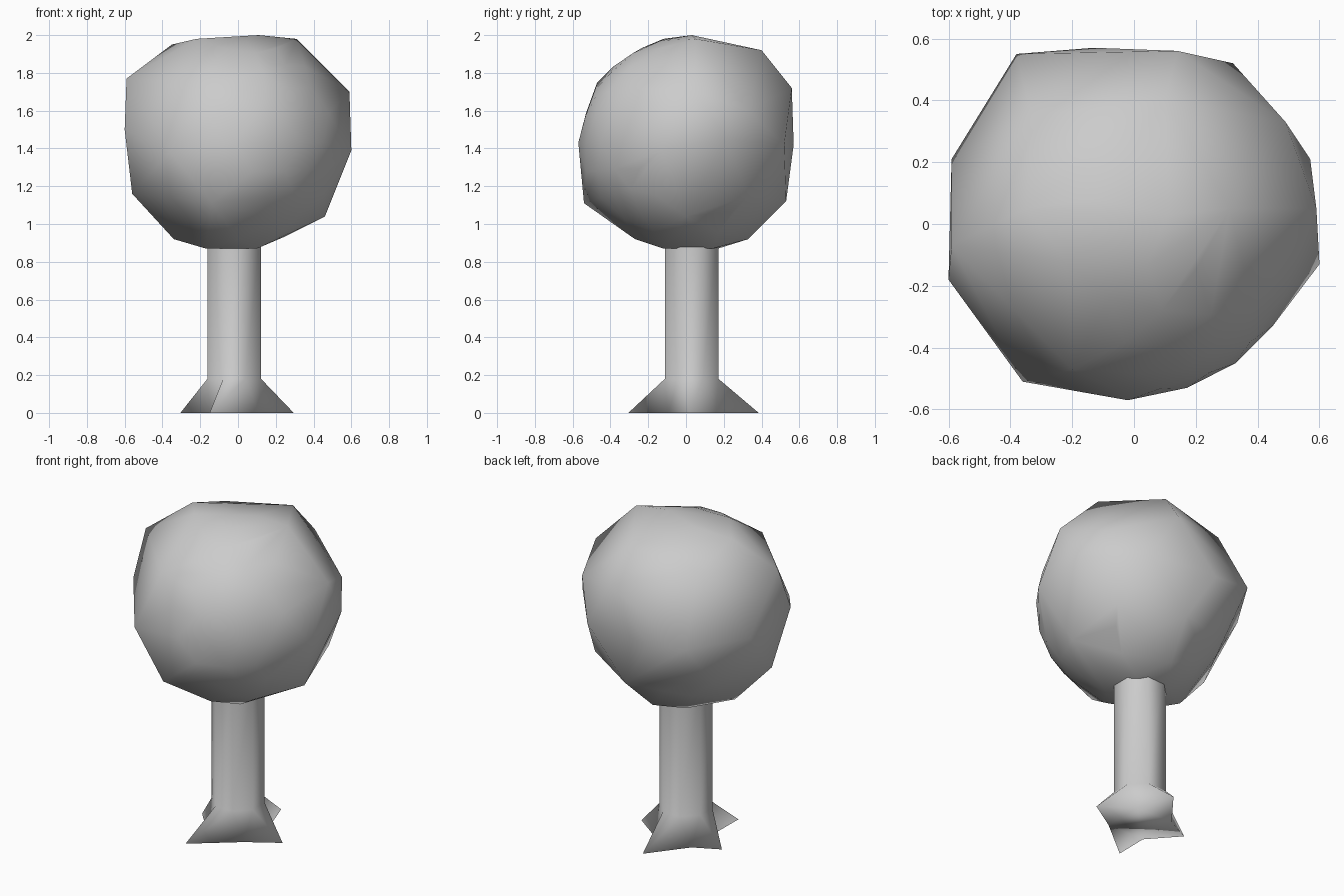
import bpy, bmesh
from math import cos, sin, pi
from mathutils import Vector

if "Cube" in bpy.data.objects:
    bpy.data.objects.remove(bpy.data.objects["Cube"])


def finish(name, bm):
    bmesh.ops.recalc_face_normals(bm, faces=bm.faces[:])
    for f in bm.faces:
        f.smooth = True
    mesh = bpy.data.meshes.new(name)
    bm.to_mesh(mesh)
    bm.free()
    obj = bpy.data.objects.new(name, mesh)
    bpy.context.collection.objects.link(obj)
    return obj


# Trunk: eight-sided column flaring into four pointed roots
centre = Vector((-0.02, 0.03, 0))
tips = [(0.295, 0.02), (0.03, 0.385), (-0.305, 0.08), (-0.15, -0.305)]
bm = bmesh.new()
base = []
for i in range(8):
    a = i * pi / 4
    if i % 2 == 0:
        base.append(bm.verts.new((*tips[i // 2], 0)))
    else:
        base.append(bm.verts.new(centre + Vector((cos(a), sin(a), 0)) * 0.18))


def trunk_ring(z):
    return [bm.verts.new(centre + Vector((0.154 * cos((i + 0.5) * pi / 4),
            0.154 * sin((i + 0.5) * pi / 4), z))) for i in range(8)]


low, top = trunk_ring(0.18), trunk_ring(1.0)
for i in range(8):
    j = (i + 1) % 8
    bm.faces.new((base[i], base[j], low[i]))
    bm.faces.new((low[i], base[j], low[j]))
    bm.faces.new((low[i], low[j], top[j], top[i]))
bm.faces.new(base)
finish("trunk", bm)

# Crown: rounded ball with lumps pulled out, wrapped as a hull
lumps = [
    (-0.59, -0.07, 1.77), (-0.38, 0.55, 1.45), (0.59, 0.05, 1.70),
    (0.31, 0.05, 1.98), (0.11, 0.03, 2.0), (-0.22, -0.12, 1.98),
    (0.10, 0.40, 1.92), (-0.14, -0.54, 1.11), (-0.36, -0.51, 1.38),
    (-0.02, -0.57, 1.43), (0.60, -0.13, 1.39), (-0.60, -0.18, 1.50),
    (-0.56, -0.05, 1.16), (-0.59, 0.21, 1.45), (0.05, 0.53, 1.12),
    (0.14, 0.56, 1.72), (0.32, 0.52, 1.42), (0.57, 0.21, 1.45),
    (0.46, 0.0, 1.04), (-0.34, 0.0, 0.92), (0.0, 0.33, 0.92),
    (-0.35, 0.05, 1.95), (-0.13, 0.57, 1.42), (-0.33, 0.35, 1.85),
    (-0.20, -0.47, 1.75), (0.49, 0.33, 1.60), (0.40, 0.33, 1.15),
    (0.10, 0.14, 0.87), (-0.17, -0.12, 0.87), (0.10, -0.12, 0.87),
    (-0.12, 0.17, 0.87), (0.0, -0.27, 0.92),
]
bm = bmesh.new()
bmesh.ops.create_icosphere(bm, subdivisions=3, radius=0.557)
for v in bm.verts:
    v.co.z += 1.432
for p in lumps:
    bm.verts.new(p)
hull = bmesh.ops.convex_hull(bm, input=bm.verts[:])
inside = [v for v in hull["geom_interior"] if isinstance(v, bmesh.types.BMVert)]
bmesh.ops.delete(bm, geom=inside, context='VERTS')
loose = [v for v in bm.verts if not v.link_faces]
bmesh.ops.delete(bm, geom=loose, context='VERTS')
finish("crown", bm)
